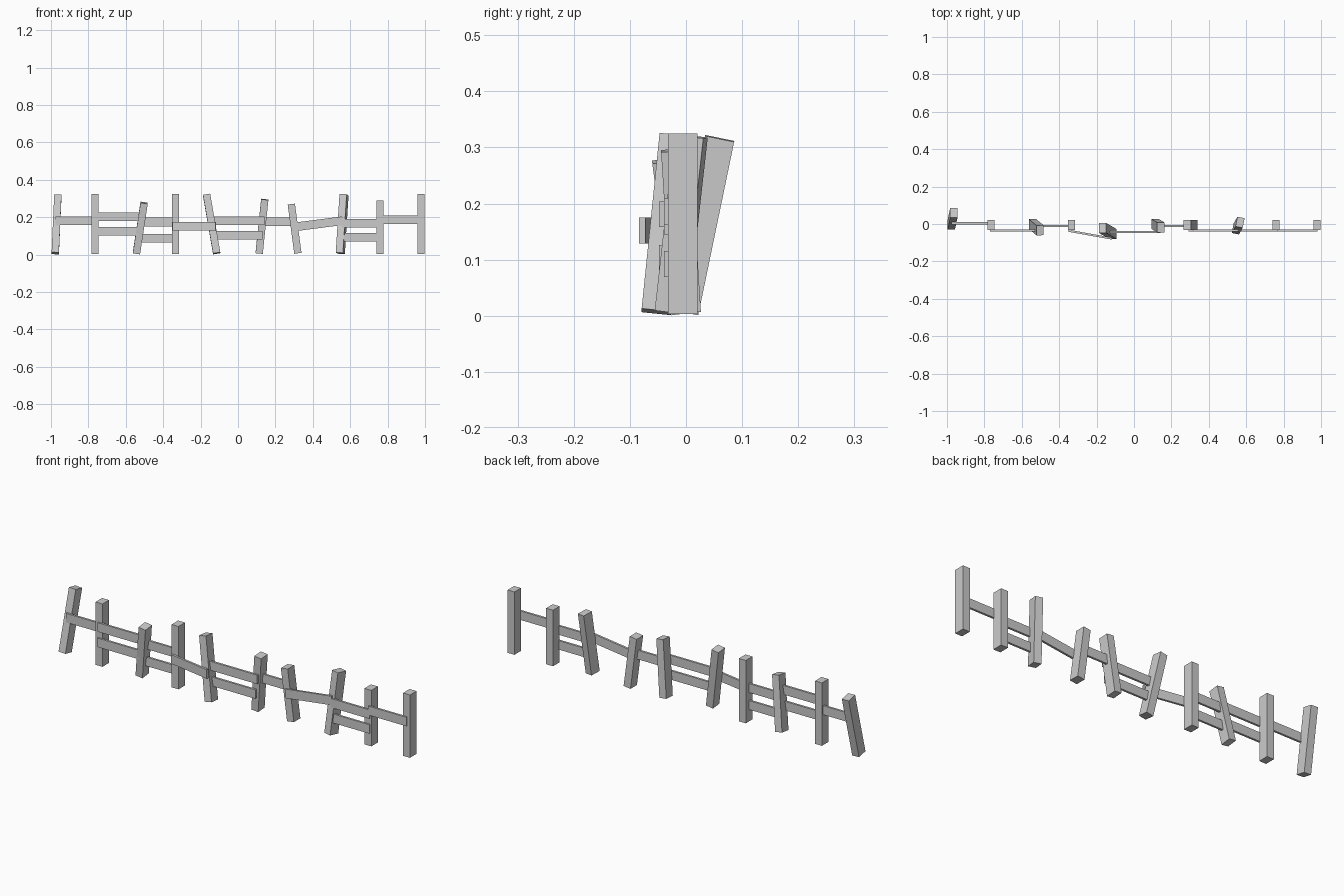
import bpy
from mathutils import Vector, Matrix


def beam(name, a, b, w, d, twist=0.0):
    """Box running from a to b; w is its size across, d its depth along y."""
    a, b = Vector(a), Vector(b)
    axis = b - a
    length = axis.length
    z = axis.normalized()
    if abs(z.x) > 0.7:                       # rail: the width stays upright
        x = Vector((0, 0, 1))
    else:                                    # post: the width faces along the fence
        x = Matrix.Rotation(twist, 3, 'Z') @ Vector((1, 0, 0))
    x = (x - z * x.dot(z)).normalized()
    y = z.cross(x)
    rot = Matrix((x, y, z)).transposed().to_4x4()
    bpy.ops.mesh.primitive_cube_add(size=1)
    o = bpy.context.object
    o.name = name
    o.data.transform(Matrix.Translation((a + b) / 2) @ rot @ Matrix.Diagonal((w, d, length, 1)))


# posts: bottom x, bottom y, top x, top y, top height, twist
posts = [
    (-0.977, -0.004, -0.963, 0.060, 0.316, 0),
    (-0.765, -0.006, -0.765, -0.006, 0.325, 0),
    (-0.543, 0.000, -0.502, -0.034, 0.277, 0),
    (-0.334, -0.006, -0.334, -0.006, 0.325, 0),
    (-0.114, -0.053, -0.168, -0.021, 0.320, 0),
    (0.113, 0.000, 0.143, -0.018, 0.295, 0),
    (0.320, -0.006, 0.285, -0.006, 0.270, 0),
    (0.547, -0.026, 0.567, 0.009, 0.320, -0.2),
    (0.759, -0.006, 0.759, -0.006, 0.290, 0),
    (0.978, -0.006, 0.978, -0.006, 0.325, 0),
]
for i, (x0, y0, x1, y1, h, t) in enumerate(posts):
    beam(f"post_{i + 1}", (x0, y0, 0.007 if x0 != x1 else 0.003), (x1, y1, h), 0.039, 0.053, t)

# rails: start x, y, z and end x, y, z
rails = [
    (-0.975, 0.004, 0.181, -0.765, 0.004, 0.181),
    (-0.770, -0.034, 0.203, -0.530, -0.034, 0.203),
    (-0.770, -0.034, 0.124, -0.530, -0.034, 0.124),
    (-0.520, -0.010, 0.174, -0.335, -0.010, 0.174),
    (-0.530, -0.010, 0.087, -0.335, -0.010, 0.087),
    (-0.350, -0.036, 0.152, -0.118, -0.078, 0.152),
    (-0.135, -0.043, 0.181, 0.142, -0.043, 0.181),
    (-0.125, -0.043, 0.103, 0.132, -0.043, 0.103),
    (0.130, -0.010, 0.176, 0.300, -0.010, 0.176),
    (0.295, -0.034, 0.147, 0.560, -0.034, 0.181),
    (0.555, -0.034, 0.168, 0.772, -0.034, 0.168),
    (0.550, -0.034, 0.092, 0.772, -0.034, 0.092),
    (0.765, -0.034, 0.186, 0.982, -0.034, 0.186),
]
for i, r in enumerate(rails):
    beam(f"rail_{i + 1}", r[:3], r[3:], 0.046, 0.011)
